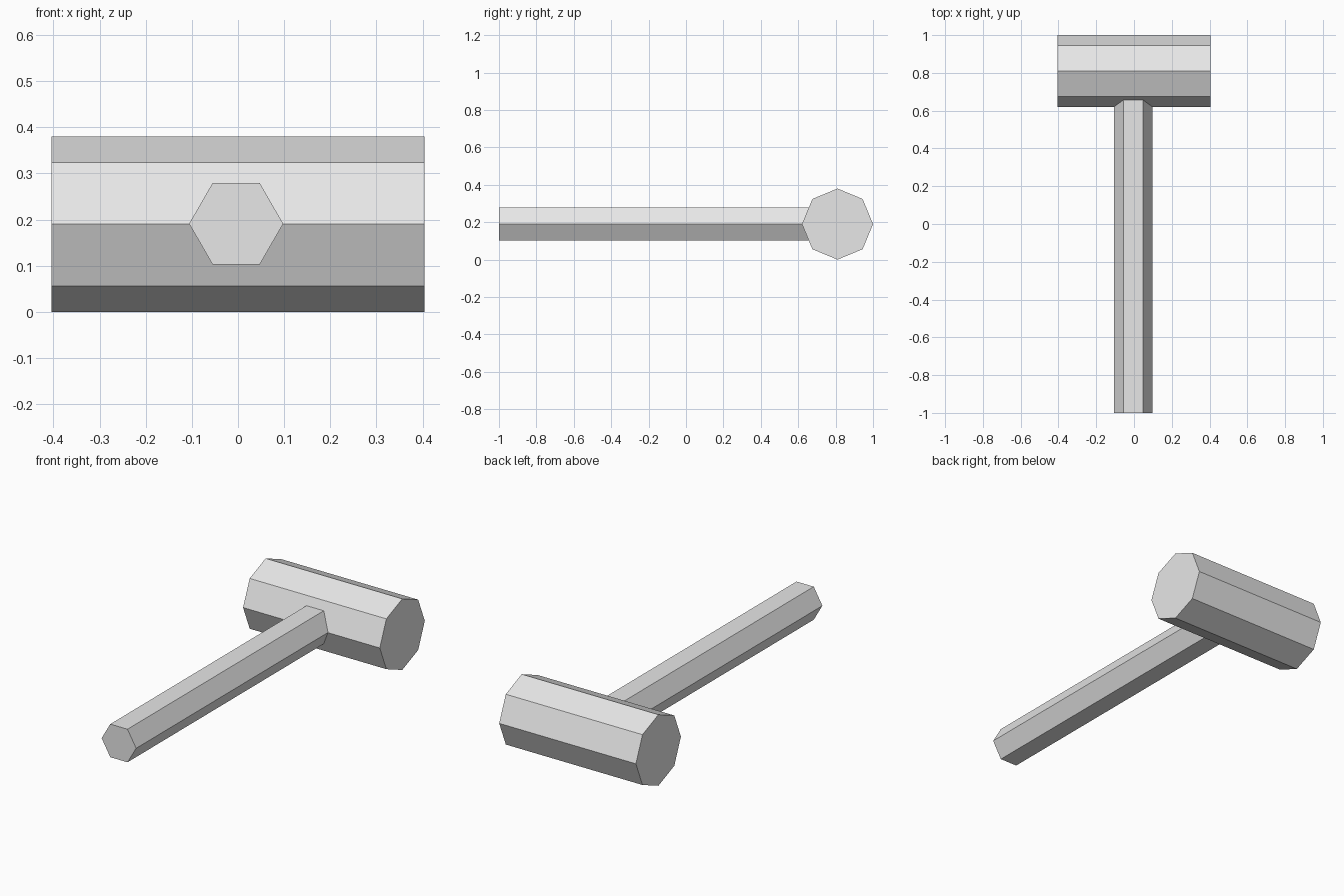
import bpy
import bmesh
from math import cos, sin, tau
from mathutils import Vector

cube = bpy.data.objects.get("Cube")
if cube:
    bpy.data.objects.remove(cube, do_unlink=True)

# Single plain grey
grey = bpy.data.materials.new("light grey")
grey.use_nodes = True
colour = (0.8, 0.8, 0.8, 1)
grey.diffuse_color = colour
grey.node_tree.nodes["Principled BSDF"].inputs["Base Color"].default_value = colour

X, Y, Z = Vector((1, 0, 0)), Vector((0, 1, 0)), Vector((0, 0, 1))


def prism(name, sides, radius, start, across, along):
    """Flat-faced regular prism with a corner on the 'across' axis."""
    bm = bmesh.new()
    ring = []
    for i in range(sides):
        a = tau * i / sides
        ring.append(bm.verts.new(Vector(start) + radius * (cos(a) * across + sin(a) * Z)))
    cap = bm.faces.new(ring)
    result = bmesh.ops.extrude_face_region(bm, geom=[cap], use_keep_orig=True)
    moved = [v for v in result["geom"] if isinstance(v, bmesh.types.BMVert)]
    bmesh.ops.translate(bm, verts=moved, vec=along)
    bmesh.ops.recalc_face_normals(bm, faces=bm.faces)
    mesh = bpy.data.meshes.new(name)
    bm.to_mesh(mesh)
    bm.free()
    mesh.materials.append(grey)
    obj = bpy.data.objects.new(name, mesh)
    bpy.context.collection.objects.link(obj)
    return obj


# Octagonal head lying across x
prism("mallet_head", 8, 0.19, (-0.404, 0.81, 0.19), Y, X * 0.808)

# Hexagonal handle running from the front end into the head
prism("handle", 6, 0.102, (-0.004, -1, 0.191), X, Y * 1.8)
